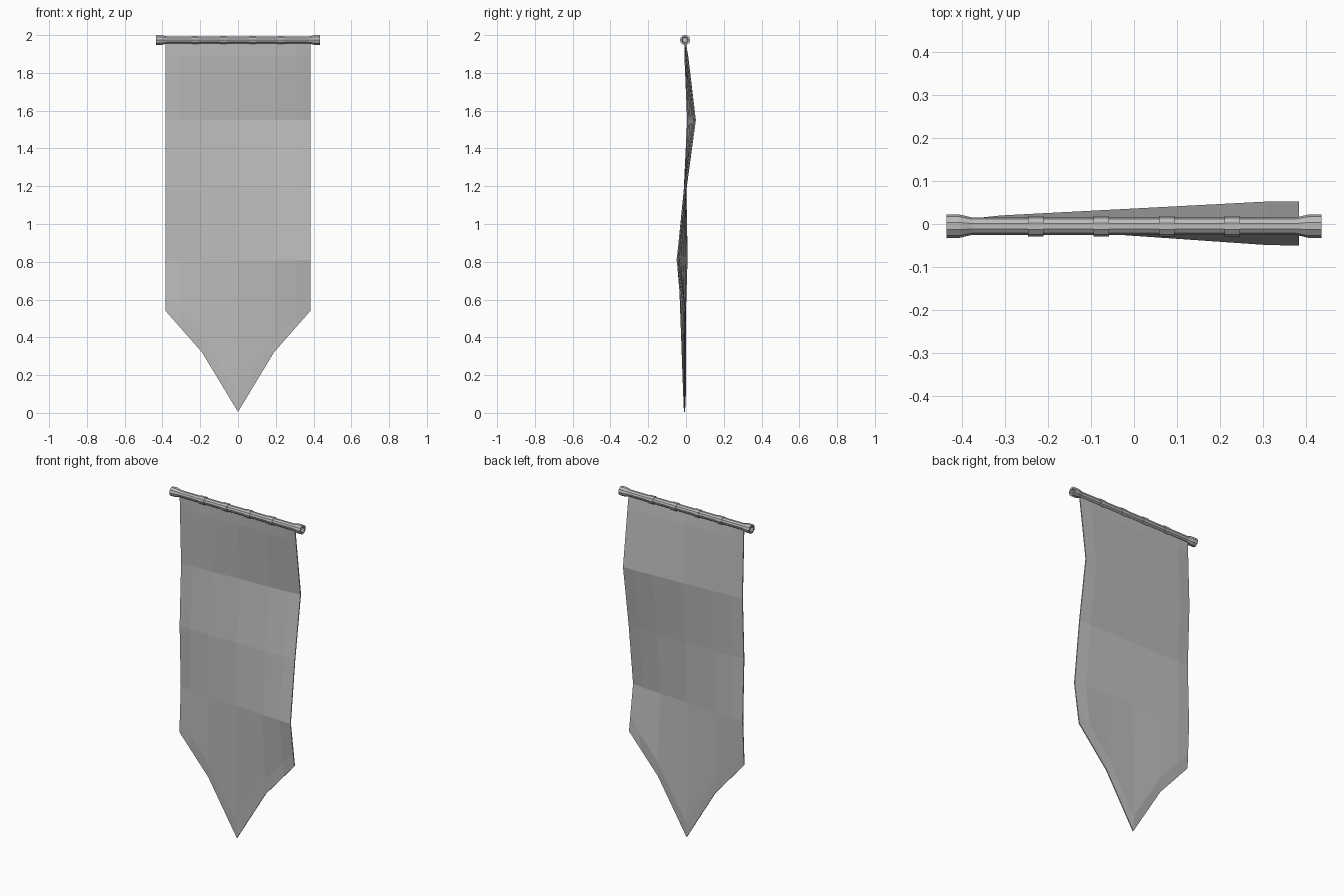
import bpy, bmesh, math

cube = bpy.data.objects.get("Cube")
if cube:
    bpy.data.objects.remove(cube, do_unlink=True)

grey = bpy.data.materials.new("plain grey")
grey.use_nodes = True
COLOR = (0.5, 0.5, 0.5, 1)
grey.diffuse_color = COLOR
grey.node_tree.nodes["Principled BSDF"].inputs["Base Color"].default_value = COLOR


def finish(bm, name):
    bmesh.ops.recalc_face_normals(bm, faces=bm.faces)
    mesh = bpy.data.meshes.new(name)
    bm.to_mesh(mesh)
    bm.free()
    mesh.materials.append(grey)
    obj = bpy.data.objects.new(name, mesh)
    bpy.context.collection.objects.link(obj)
    return obj


def lerp_table(table, t):
    """Linear interpolation through rising (t, value) pairs."""
    for (a, va), (b, vb) in zip(table, table[1:]):
        if t <= b:
            return va + (vb - va) * (t - a) / (b - a)
    return table[-1][1]


# Cloth: a wavy sheet, swinging more at its left edge, thinner along its rim
HALF = 0.383
TOP = 1.97
swing_left = [(0, -.008), (.54, -.008), (.81, -.047), (1.18, -.005), (1.55, .049), (TOP, -.005)]
swing_right = [(0, -.008), (.54, -.007), (.81, .006), (1.18, -.005), (1.55, .009), (TOP, -.005)]
hem = [(0, 0.005), (.19, .32), (HALF, .54)]
columns = [-HALF, -.31, -.19, 0, .19, .31, HALF]


def cloth_y(x, z):
    f = (x + HALF) / (2 * HALF)
    return lerp_table(swing_right, z) * (1 - f) + lerp_table(swing_left, z) * f


bm = bmesh.new()
sheets = []
for side in (-1, 1):
    grid = []
    for i, x in enumerate(columns):
        low = lerp_table(hem, abs(x))
        levels = [low, low + .09, .81, 1.18, 1.55, 1.89, TOP]
        column = []
        for j, z in enumerate(levels):
            rim = i in (0, len(columns) - 1) or j in (0, len(levels) - 1)
            half_thick = .003 if rim else .007
            column.append(bm.verts.new((x, cloth_y(x, z) + side * half_thick, z)))
        grid.append(column)
    for a, b in zip(grid, grid[1:]):
        for j in range(len(a) - 1):
            bm.faces.new((a[j], b[j], b[j + 1], a[j + 1]))
    sheets.append(grid)


def outline(g):
    return ([c[0] for c in g] + g[-1][1:] + [c[-1] for c in g[-2::-1]] + g[0][-2:0:-1])


front, back = outline(sheets[0]), outline(sheets[1])
for k in range(len(front)):
    n = (k + 1) % len(front)
    bm.faces.new((front[k], front[n], back[n], back[k]))
finish(bm, "banner_cloth")

# Rod: a ten-sided turned bar with collars and flared, hollowed ends
SIDES = 10
profile = [(-.405, .014), (-.435, .017), (-.435, .027), (-.405, .027), (-.375, .02)]
for c in (-.228, -.076):
    profile += [(c - .018, .02), (c - .018, .0235), (c + .018, .0235), (c + .018, .02)]
profile += [(-x, r) for x, r in reversed(profile)]

bm = bmesh.new()
rings = []
for x, r in profile:
    angles = [2 * math.pi * k / SIDES for k in range(SIDES)]
    rings.append([bm.verts.new((x, -.005 + r * math.cos(a), 1.974 + r * math.sin(a))) for a in angles])
for a, b in zip(rings, rings[1:]):
    for k in range(SIDES):
        n = (k + 1) % SIDES
        bm.faces.new((a[k], a[n], b[n], b[k]))
bm.faces.new(rings[0])
bm.faces.new(rings[-1])
finish(bm, "hanging_rod")
